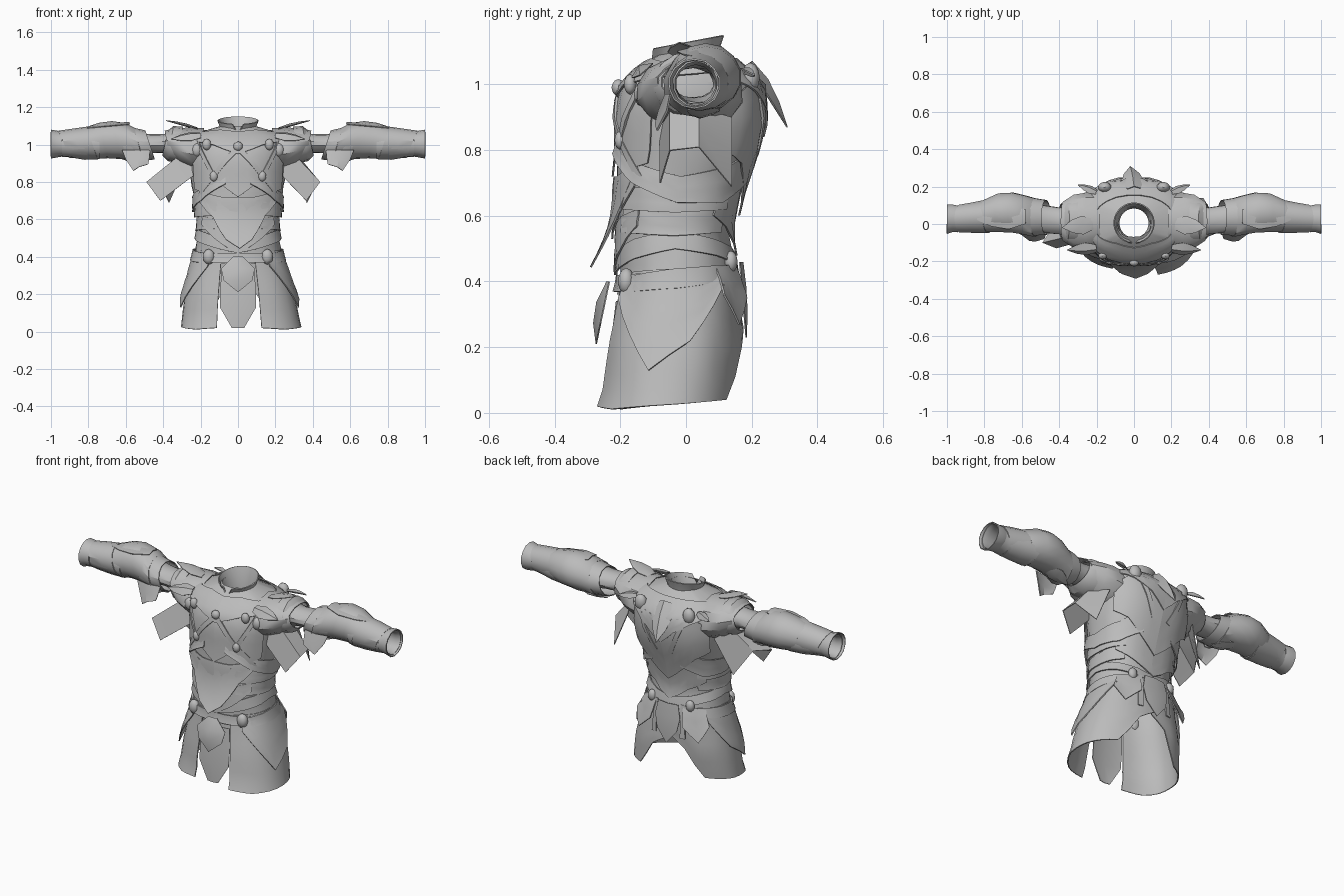
import bpy, bmesh, math, random
from mathutils import Vector

random.seed(4)
cube = bpy.data.objects.get("Cube")
if cube:
    bpy.data.objects.remove(cube, do_unlink=True)

grey = bpy.data.materials.new("plain_grey")
grey.use_nodes = True
grey.diffuse_color = (0.5, 0.5, 0.5, 1)
grey.node_tree.nodes["Principled BSDF"].inputs["Base Color"].default_value = (0.5, 0.5, 0.5, 1)
parts = []

# Torso outline by height: z, half width, front y, back y
PROFILE = [(0, .325, -.27, .135), (.06, .315, -.25, .145), (.2, .29, -.235, .16), (.4, .235, -.2, .15),
           (.55, .21, -.205, .13), (.7, .23, -.21, .17), (.8, .25, -.205, .21), (.9, .26, -.21, .235),
           (1, .265, -.19, .23), (1.05, .25, -.145, .18), (1.085, .18, -.1, .14), (1.1, .09, -.07, .09)]


def on_body(angle, z, off=0.0):
    """Point on the torso surface; angle -90 is the front, 0 the left, 90 the back."""
    z = min(max(z, 0), 1.1)
    for lo, hi in zip(PROFILE, PROFILE[1:]):
        if z <= hi[0]:
            break
    t = (z - lo[0]) / (hi[0] - lo[0])
    w, f, b = (p + (q - p) * t for p, q in zip(lo[1:], hi[1:]))
    c, s = math.cos(math.radians(angle)), math.sin(math.radians(angle))
    c, s = (math.copysign(abs(v) ** .88, v) for v in (c, s))
    return Vector((c * (w + off), (f + b) / 2 + s * ((b - f) / 2 + off), z))


def finish(name, bm, mirror):
    bmesh.ops.recalc_face_normals(bm, faces=bm.faces[:])
    me = bpy.data.meshes.new(name)
    bm.to_mesh(me)
    bm.free()
    me.materials.append(grey)
    ob = bpy.data.objects.new(name, me)
    bpy.context.collection.objects.link(ob)
    if mirror:
        ob.modifiers.new("Mirror", 'MIRROR').use_clip = False
    parts.append(ob)


def grid(name, rows, thick=.006, mirror=True):
    """Sheet through rows of points, given some thickness."""
    bm = bmesh.new()
    vs = [[bm.verts.new(p) for p in row] for row in rows]
    for r, s in zip(vs, vs[1:]):
        for i in range(len(r) - 1):
            bm.faces.new((r[i], r[i + 1], s[i + 1], s[i]))
    bmesh.ops.remove_doubles(bm, verts=bm.verts[:], dist=.0005)
    bmesh.ops.recalc_face_normals(bm, faces=bm.faces[:])
    if thick:
        bmesh.ops.solidify(bm, geom=bm.faces[:], thickness=thick)
    finish(name, bm, mirror)


def panel(name, cols, top=.01, bottom=.01, rows=5, thick=.006, mirror=True, rough=.0015):
    """Plate hugging the torso; cols are (angle, upper z, lower z)."""
    fine = []
    for p, q in zip(cols, cols[1:]):
        n = max(1, round(abs(q[0] - p[0]) / 10))
        fine += [[a + (b - a) * i / n for a, b in zip(p, q)] for i in range(n)]
    fine.append(cols[-1])
    bumps = [[random.uniform(-rough, rough) for _ in fine] for _ in range(rows + 1)]
    for row in bumps:
        row[-1] = row[0]
    grid(name, [[on_body(a, hi + (lo - hi) * r / rows, top + (bottom - top) * r / rows + bumps[r][i])
                 for i, (a, hi, lo) in enumerate(fine)] for r in range(rows + 1)], thick, mirror)


def tube(name, rings, skew=0.0, sides=14, thick=.005, rough=.015):
    """Sleeve along x; rings are (x, y low, y high, z low, z high)."""
    rows = []
    for x, y0, y1, z0, z1 in rings:
        row = []
        for i in range(sides):
            a = math.tau * i / sides
            k = 1 + random.uniform(-rough, rough)
            row.append(Vector((x + skew * math.cos(a), (y0 + y1) / 2 + k * math.sin(a) * (y1 - y0) / 2,
                               (z0 + z1) / 2 + k * math.cos(a) * (z1 - z0) / 2)))
        rows.append(row + [row[0].copy()])
    grid(name, rows, thick)


def leaf(name, base, tip, width, up, widths=(.6, 1, .7, 0), mirror=True):
    """Pointed plate with a raised centre ridge."""
    base, tip, up = Vector(base), Vector(tip), Vector(up)
    side = (tip - base).cross(up).normalized() * width / 2
    rows = []
    for i, w in enumerate(widths):
        c = base.lerp(tip, i / (len(widths) - 1))
        rows.append([c - side * w, c + up * w, c + side * w])
    grid(name, rows, .004, mirror)


def strap(name, ends, width=.022, off=.018):
    """Ribbon over the torso between two (angle, z) ends."""
    (a0, z0), (a1, z1) = ends
    d = Vector(((a1 - a0) * .0042, z1 - z0)).normalized() * width / 2
    rows = []
    for i in range(7):
        a, z = a0 + (a1 - a0) * i / 6, z0 + (z1 - z0) * i / 6
        rows.append([on_body(a + s * d.y / .0042, z - s * d.x, off) for s in (-1, 1)])
    grid(name, rows, .008)


def stud(name, angle, z, size, tall=1.3, mirror=True):
    bm = bmesh.new()
    bmesh.ops.create_icosphere(bm, subdivisions=2, radius=size)
    bmesh.ops.scale(bm, vec=(1, .8, tall), verts=bm.verts[:])
    bmesh.ops.translate(bm, vec=on_body(angle, z, .014), verts=bm.verts[:])
    finish(name, bm, mirror)


# Torso shell and flared collar with a dip at the front
panel("torso", [(-90, 1.1, .36), (270, 1.1, .36)], 0, 0, 16, 0, False, .003)
rows = []
for level, r in ((0, .078), (.5, .085), (1, .105)):
    row = []
    for i in range(25):
        a = math.tau * i / 24 - math.pi / 2
        dip = .05 if i in (0, 24) else 0
        row.append((r * math.cos(a), .005 + r * math.sin(a), 1.03 + level * (.1 + .02 * math.sin(a) - dip)))
    rows.append(row)
grid("collar", rows, .006, False)

# Chest, back and side armour
panel("chest_plate", [(-90, 1.02, .72), (-72, 1.04, .79), (-50, 1.03, .74), (-28, .97, .76)], .008, .016)
panel("neck_yoke", [(-90, 1.07, .95), (-65, 1.08, 1.0), (-35, 1.07, 1.02), (20, 1.075, 1.04),
                    (55, 1.08, .98), (75, 1.08, .92), (90, 1.08, .84)], .01, .02)
panel("underarm_band", [(-78, .84, .79), (-40, .76, .7), (0, .72, .64), (40, .75, .64), (72, .82, .7)], .01, .024)
panel("belly_plate", [(-90, .72, .53), (-72, .72, .57), (-50, .74, .64), (-38, .75, .69)], .012, .022)
panel("belly_under_plate", [(-90, .56, .42), (-60, .6, .5), (-35, .62, .57)], .01, .02)
panel("back_plate", [(28, .95, .8), (50, 1.0, .76), (70, 1.0, .68), (90, .98, .6)], .01, .022)
panel("lower_back_plate", [(35, .7, .6), (65, .72, .55), (90, .68, .48)], .006, .018)
for i, z in enumerate((.57, .64)):
    panel(f"side_rib_{i + 1}", [(-60, z + .05, z - .02), (0, z + .04, z - .03), (50, z + .05, z - .02)], .005, .017)
leaf("back_fin", (0, .19, 1.06), (-.02, .31, .87), .12, (0, .02, .02), mirror=False)

# Pointed breastplate tip that kicks forward over the belt
rows = []
for step in range(7):
    t = step / 6
    rows.append([on_body(-89 + 48 * (1 - t) ** .8 * s, .68 - .05 * abs(s) * (t - 1) - .235 * t, .016 + .075 * t ** 2)
                 for s in (-1, -.5, 0, .5, 1)])
grid("breastplate_tip", rows, .006, False)

# Belts
panel("upper_belt", [(-90, .48, .42), (-40, .53, .47), (0, .555, .5), (40, .53, .48), (90, .49, .44)], .01, .015, 2)
panel("lower_belt", [(-90, .42, .37), (-40, .42, .37), (0, .44, .38), (40, .45, .4), (90, .45, .4)], .013, .017, 2)

# Skirt halves and hip flaps, the left half flaring wider
SKIRT = [(-71, .42, .02), (-45, .43, .012), (0, .44, .025), (35, .44, .035), (54, .44, .04),
         (64, .44, .11), (74, .42, .2), (90, .42, .26)]
FLAP = [(-55, .42, .35), (-15, .43, .13), (10, .43, .22), (40, .43, .39)]
for name, flare in (("left", .018), ("right", -.015)):
    for part, cols, top, bottom in (("skirt", SKIRT, .004, flare), ("hip_flap", FLAP, .01, .024 + flare / 2)):
        turned = cols if name == "left" else [(180 - a, hi, lo) for a, hi, lo in cols]
        panel(f"{name}_{part}", turned, top, bottom, 8, mirror=False)

# Hanging plates around the belt
panel("rear_thigh_plate", [(38, .44, .36), (55, .45, .27), (72, .46, .35)], .015, .045)
leaf("front_diamond", (0, -.235, .4), (0, -.275, .21), .18, (0, -.025, 0), (.3, 1, .85, 0), False)
leaf("front_apron", (0, -.2, .34), (0, -.235, .02), .19, (0, -.015, 0), (.9, 1, 1, .35), False)
leaf("rear_apron", (0, .165, .46), (0, .185, .23), .16, (0, .012, 0), (.8, 1, .8, 0), False)
strap("rear_hanger", ((72, .46), (74, .27)), .025)

# Straps and studs
strap("chest_strap", ((-90, .98), (-64, .83)))
strap("shoulder_strap", ((-64, .83), (-40, 1.02)))
strap("side_strap", ((-64, .83), (-30, .7)))
strap("back_strap", ((60, 1.02), (82, .78)))
for name, angle, z, size in (("chest_stud", -64, .83, .022), ("collar_stud", -56, 1.0, .024),
                             ("shoulder_stud", -40, .97, .028), ("hip_pouch", -54, .4, .032),
                             ("back_pouch", 58, 1.02, .036), ("rear_belt_stud", 62, .46, .026)):
    stud(name, angle, z, size)
stud("throat_stud", -90, .99, .026, 1, False)

# Shoulders
tube("shoulder_sleeve", [(.17, -.13, .17, .84, 1.085), (.25, -.15, .175, .86, 1.09), (.32, -.13, .16, .89, 1.085),
                         (.38, -.09, .12, .94, 1.075)], .012, rough=.03)
tube("shoulder_cuff", [(.31, -.11, .14, .9, 1.095), (.36, -.1, .13, .91, 1.1), (.39, -.075, .11, .94, 1.075)], -.015)
leaf("shoulder_spike", (.22, .0, 1.085), (.385, -.02, 1.13), .1, (0, 0, .012))
leaf("front_shoulder_spike", (.2, -.13, 1.05), (.36, -.14, 1.03), .08, (0, -.01, .015))
leaf("rear_shoulder_spike", (.2, .17, 1.04), (.3, .21, 1.03), .05, (0, .01, .015))

# Flaps hanging below the shoulders
for side, reach, name in ((1, 0, "left"), (-1, .05, "right")):
    rows = []
    for t in (0, .5, 1):
        row = []
        for y, x0, z0, x1, z1 in ((-.08, .23, .84, .365 + reach, .7), (-.05, .28, .97, .44 + reach, .8),
                                  (.04, .33, .93, .43, .81), (.14, .28, .9, .37, .69)):
            row.append((side * (x0 + (x1 - x0) * t), y - reach * t, z0 + (z1 - z0) * t))
        rows.append(row)
    grid(name + "_armpit_flap", rows, .004, False)

# Arms
tube("upper_sleeve", [(.3, -.06, .1, .93, 1.07), (.4, -.055, .09, .955, 1.055), (.48, -.05, .1, .955, 1.055),
                      (.6, -.05, .12, .94, 1.08)], rough=.04)
tube("elbow_guard", [(.53, -.07, .14, .9, 1.09), (.58, -.06, .155, .915, 1.115), (.65, -.05, .17, .92, 1.125),
                     (.72, -.045, .165, .925, 1.115), (.8, -.045, .13, .925, 1.09)], .025, rough=.02)
tube("elbow_under_layer", [(.47, -.06, .13, .92, 1.075), (.54, -.065, .14, .91, 1.09), (.62, -.05, .15, .92, 1.1)], .025)
tube("forearm", [(.74, -.045, .14, .92, 1.085), (.82, -.045, .125, .92, 1.08), (.9, -.045, .105, .93, 1.07),
                 (.96, -.035, .095, .935, 1.065), (.99, -.04, .1, .93, 1.075)], rough=.025)
tube("bracer", [(.78, -.05, .133, .918, 1.095), (.86, -.048, .118, .925, 1.085), (.93, -.045, .105, .93, 1.075)], .03)
tube("wrist_cuff", [(.94, -.045, .1, .935, 1.07), (.97, -.045, .105, .93, 1.075), (1, -.055, .105, .925, 1.08)])
grid("elbow_wing", [[(.47, -.05, .97), (.54, -.065, .97), (.62, -.05, .97)],
                    [(.475, -.07, .92), (.54, -.085, .92), (.6, -.06, .92)],
                    [(.48, -.08, .895), (.53, -.095, .88), (.56, -.09, .86)]])
leaf("elbow_fin", (.62, .06, .935), (.48, .04, .9), .1, (0, 0, -.015))
leaf("bracer_ridge", (.58, .04, 1.11), (.86, .03, 1.085), .13, (0, 0, .016))

# Smooth shading with sharp edges kept
bpy.ops.object.select_all(action='DESELECT')
for ob in parts:
    ob.select_set(True)
bpy.context.view_layer.objects.active = parts[0]
bpy.ops.object.shade_smooth_by_angle(angle=math.radians(32))
